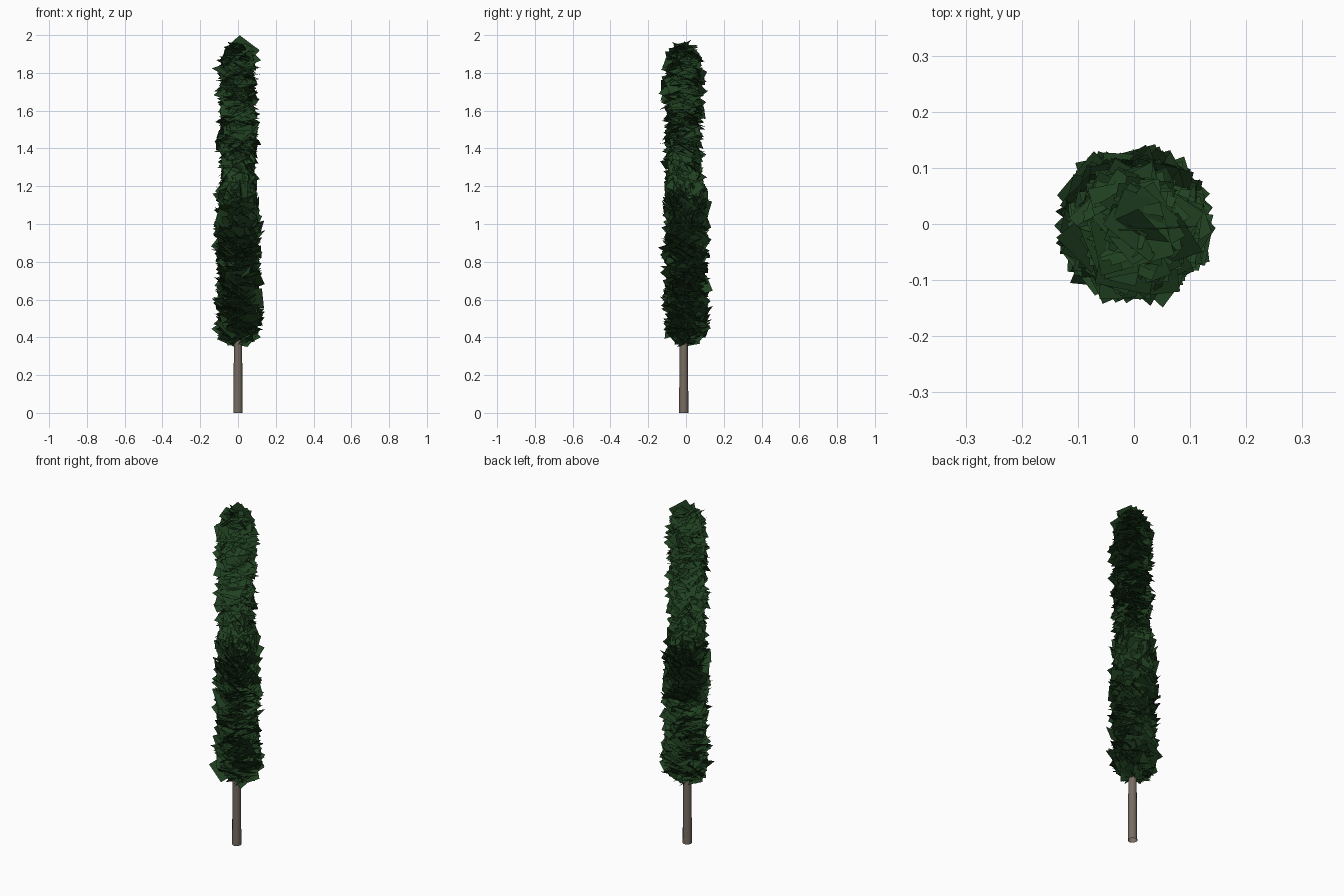
import bpy, bmesh, math, random
from mathutils import Vector, Matrix

random.seed(8)

cube = bpy.data.objects.get("Cube")
if cube:
    bpy.data.objects.remove(cube, do_unlink=True)


def make_material(name, color):
    mat = bpy.data.materials.new(name)
    mat.use_nodes = True
    mat.diffuse_color = color
    bsdf = next(n for n in mat.node_tree.nodes if n.type == 'BSDF_PRINCIPLED')
    bsdf.inputs["Base Color"].default_value = color
    bsdf.inputs["Roughness"].default_value = 0.9
    return mat


def make_object(name, bm, mat):
    mesh = bpy.data.meshes.new(name)
    bm.to_mesh(mesh)
    bm.free()
    mesh.materials.append(mat)
    obj = bpy.data.objects.new(name, mesh)
    bpy.context.collection.objects.link(obj)
    return obj


def sample(profile, z):
    """Linear interpolation through rows of (height, values...)."""
    if z <= profile[0][0]:
        return profile[0][1:]
    for a, b in zip(profile, profile[1:]):
        if z <= b[0]:
            t = (z - a[0]) / (b[0] - a[0])
            return [p + (q - p) * t for p, q in zip(a[1:], b[1:])]
    return profile[-1][1:]


leaf_green = make_material("leaf green", (0.0145, 0.052, 0.015, 1))
bark_brown = make_material("bark brown", (0.185, 0.150, 0.122, 1))

# Trunk: slender tapered tube running up inside the foliage
bm = bmesh.new()
bmesh.ops.create_cone(bm, cap_ends=False, segments=12, radius1=0.025, radius2=0.008,
                      depth=1.8, matrix=Matrix.Translation((0, -0.012, 0.9)))
for face in bm.faces:
    face.smooth = True
make_object("trunk", bm, bark_brown)

# Foliage outline by height: radius, sideways drift of the column in y
OUTLINE = [(0.38, 0.1, 0), (0.45, 0.13, 0), (0.55, 0.132, 0), (0.72, 0.124, 0),
           (0.92, 0.132, 0), (1.1, 0.127, 0), (1.2, 0.115, -0.005), (1.3, 0.1, -0.015),
           (1.45, 0.113, -0.015), (1.58, 0.105, -0.015), (1.75, 0.115, -0.012),
           (1.87, 0.105, -0.012), (1.94, 0.07, -0.01)]
# Lean of the cards by height: outward part, upward part
LEAN = [(0.38, 0.42, -0.9), (0.88, 0.42, -0.9), (0.98, 0.8, -0.65), (1.13, 0.8, -0.55),
        (1.18, 0.85, 0.35), (1.3, 0.7, 0.6), (1.42, 0.32, 0.9), (1.94, 0.27, 0.95)]


def add_card(bm, center, normal, side, spin, limit, drift):
    rot = normal.to_track_quat('Z', 'Y').to_matrix() @ Matrix.Rotation(spin, 3, 'Z')
    h = side / 2
    corners = [center + rot @ Vector((x, y, 0))
               for x, y in ((-h, -h), (h, -h), (h, h), (-h, h))]
    # Slide the card back so that it stays within the ragged column
    far = max(corners, key=lambda c: c.xy.length)
    shift = Vector((0, 0, 0))
    if far.xy.length > limit:
        shift = Vector((far.x, far.y, 0)) * (limit / far.xy.length - 1)
    top, bottom = max(c.z for c in corners), min(c.z for c in corners)
    shift.z = (min(0, random.uniform(1.93, 1.98) - top)
               + max(0, random.uniform(0.335, 0.385) - bottom))
    shift.y += drift
    bm.faces.new([bm.verts.new(c + shift) for c in corners])


bm = bmesh.new()
COUNT = 1000
for i in range(COUNT):
    z = 0.385 + 1.55 * (i + random.random()) / COUNT
    angle = i * math.pi * (3 - math.sqrt(5)) + random.uniform(-0.5, 0.5)
    out = Vector((math.cos(angle), math.sin(angle), 0))
    around = Vector((-out.y, out.x, 0))
    up = Vector((0, 0, 1))
    radius, drift = sample(OUTLINE, z)
    lean_out, lean_up = sample(LEAN, z)
    normal = (out * (lean_out + random.gauss(0, 0.28)) + around * random.gauss(0, 0.5)
              + up * (lean_up + random.gauss(0, 0.25)))
    reach = max(0.01, radius - 0.05) * random.uniform(0.6, 1.15)
    add_card(bm, out * reach + up * z, normal.normalized(), random.uniform(0.09, 0.118),
             random.uniform(0, math.pi), radius + random.uniform(-0.02, 0.03), drift)

# Crown tip: one upright card standing on its corner
tip = [(0.008, -0.012, 2.0), (0.115, -0.005, 1.92), (0.03, 0.0, 1.83), (-0.075, -0.01, 1.92)]
bm.faces.new([bm.verts.new(p) for p in tip])
make_object("foliage", bm, leaf_green)
